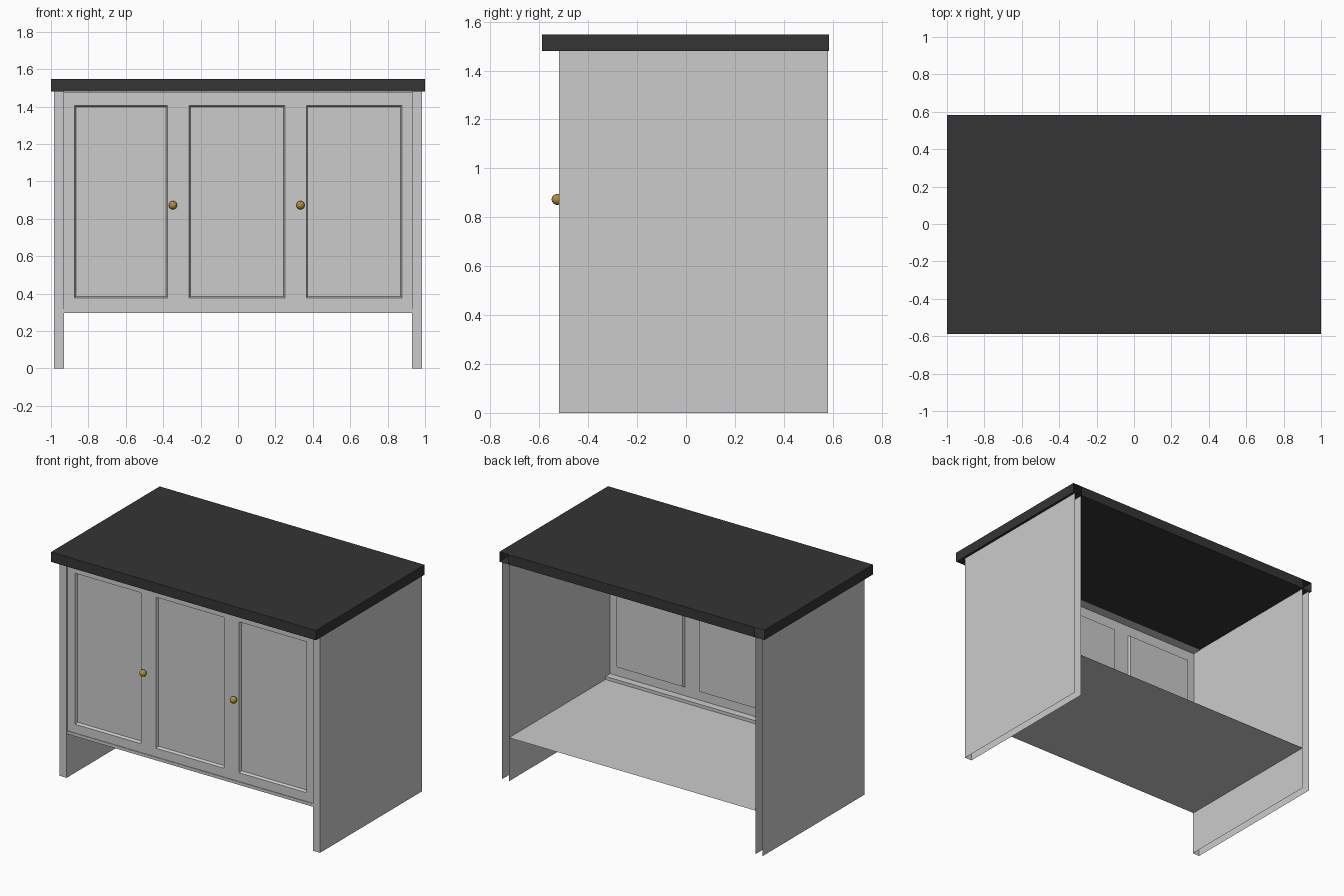
import bpy
import bmesh

if "Cube" in bpy.data.objects:
    bpy.data.objects.remove(bpy.data.objects["Cube"])


def material(name, rgb):
    m = bpy.data.materials.new(name)
    m.diffuse_color = (*rgb, 1)
    m.use_nodes = True
    m.node_tree.nodes["Principled BSDF"].inputs["Base Color"].default_value = m.diffuse_color
    return m


black = material("black_worktop", (0.035, 0.035, 0.035))
brass = material("brass", (0.42, 0.27, 0.04))


def finish(name, bm, mat=None):
    mesh = bpy.data.meshes.new(name)
    bm.to_mesh(mesh)
    bm.free()
    ob = bpy.data.objects.new(name, mesh)
    bpy.context.collection.objects.link(ob)
    if mat:
        mesh.materials.append(mat)
    return ob


def strip(bm, profile, x0, x1):
    """Sweep a (y, z) profile along x as an open sheet."""
    a = [bm.verts.new((x0, y, z)) for y, z in profile]
    b = [bm.verts.new((x1, y, z)) for y, z in profile]
    for i in range(len(profile) - 1):
        bm.faces.new((a[i], b[i], b[i + 1], a[i + 1]))


FRONT, BACK = -0.519, 0.58
INNER, OUTER = 0.93, 0.983
PANEL_Y = -0.51
TOP_Z = 1.481

# Side panels: hollow, open at the back and underneath
for name, s in (("left_side", -1), ("right_side", 1)):
    bm = bmesh.new()
    path = [(s * INNER, BACK), (s * INNER, FRONT), (s * OUTER, FRONT), (s * OUTER, BACK)]
    lo = [bm.verts.new((x, y, 0)) for x, y in path]
    hi = [bm.verts.new((x, y, TOP_Z)) for x, y in path]
    for i in range(3):
        f = bm.faces.new((lo[i], lo[i + 1], hi[i + 1], hi[i]))
        if s < 0:
            f.normal_flip()
    finish(name, bm)

# Cabinet front: grid of rails and stiles with three recessed door panels
bm = bmesh.new()
xs = [-INNER, -0.873, -0.376, -0.263, 0.251, 0.365, 0.876, INNER]
zs = [0.318, 0.378, 1.407, 1.478]
grid = [[bm.verts.new((x, PANEL_Y, z)) for x in xs] for z in zs]
doors = []
for j in range(3):
    for i in range(7):
        f = bm.faces.new((grid[j][i], grid[j][i + 1], grid[j + 1][i + 1], grid[j + 1][i]))
        if j == 1 and i in (1, 3, 5):
            doors.append(f)
bm.normal_update()
bmesh.ops.inset_individual(bm, faces=doors, thickness=0.011, depth=-0.018)
# lips folded back along the top and bottom
strip(bm, [(PANEL_Y, 1.478), (-0.445, 1.478)], -INNER, INNER)
strip(bm, [(-0.46, 0.297), (-0.46, 0.318), (PANEL_Y, 0.318)], -INNER, INNER)
finish("cabinet_front", bm)

# Cabinet floor with a thin front edge
bm = bmesh.new()
strip(bm, [(BACK, 0.297), (-0.514, 0.297), (-0.514, 0.318), (PANEL_Y, 0.318)], -INNER, INNER)
finish("cabinet_floor", bm)

# Worktop: hollow slab, its back edge left open at the two corners
bm = bmesh.new()
y0, y1, z0, z1 = -0.588, 0.584, TOP_Z, 1.548
strip(bm, [(y1, z0), (y0, z0), (y0, z1), (y1, z1)], -1, 1)
strip(bm, [(y1, z1), (y1, z0)], -INNER, INNER)
for s in (-1, 1):
    pts = [(y0, z0), (y1, z0), (y1, z1), (y0, z1)]
    f = bm.faces.new([bm.verts.new((s, y, z)) for y, z in pts])
    if s < 0:
        f.normal_flip()
bmesh.ops.remove_doubles(bm, verts=bm.verts, dist=1e-5)
finish("worktop", bm, black)

# Round door knobs
for name, x in (("left_knob", -0.348), ("right_knob", 0.334)):
    bm = bmesh.new()
    bmesh.ops.create_uvsphere(bm, u_segments=20, v_segments=12, radius=0.0225)
    for f in bm.faces:
        f.smooth = True
    knob = finish(name, bm, brass)
    knob.location = (x, -0.527, 0.873)
